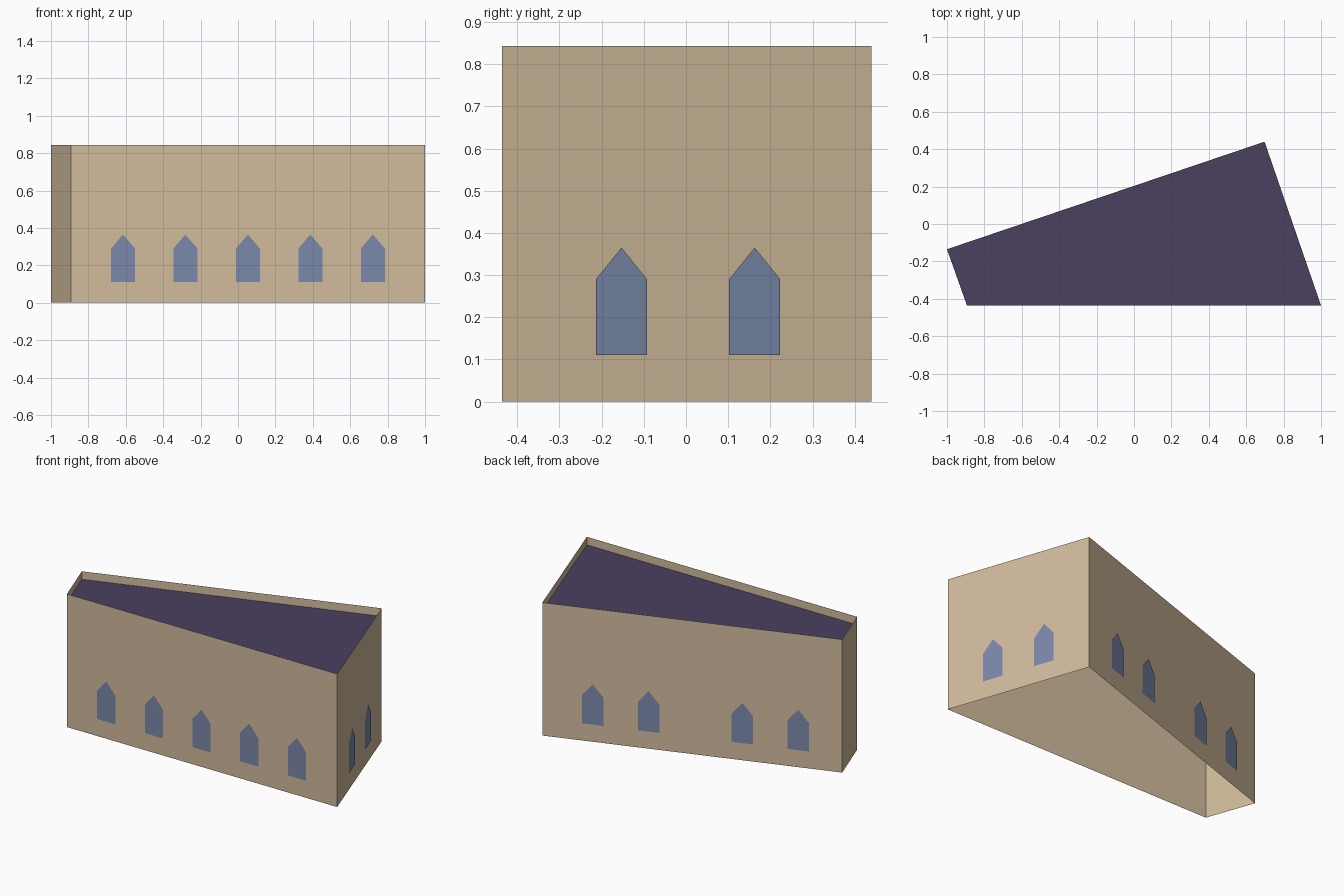
import bpy
import bmesh
from mathutils import Vector

cube = bpy.data.objects.get("Cube")
if cube:
    bpy.data.objects.remove(cube, do_unlink=True)


def material(name, rgb):
    mat = bpy.data.materials.new(name)
    mat.use_nodes = True
    mat.diffuse_color = (*rgb, 1)
    mat.node_tree.nodes["Principled BSDF"].inputs["Base Color"].default_value = (*rgb, 1)
    return mat


def add_object(name, bm, mat):
    mesh = bpy.data.meshes.new(name)
    bm.to_mesh(mesh)
    bm.free()
    mesh.materials.append(mat)
    obj = bpy.data.objects.new(name, mesh)
    bpy.context.collection.objects.link(obj)
    return obj


stone = material("sandstone", (0.64, 0.50, 0.335))
slate = material("dark_purple_roof", (0.07, 0.052, 0.116))
glass = material("blue_glass", (0.197, 0.25, 0.405))

HEIGHT = 0.843
ROOF_Z = 0.792
GAP = 0.004

# Footprint corners, anticlockwise from the front left of the plan
front_a = Vector((-0.893, -0.436, 0))
front_b = Vector((1.0, -0.436, 0))
back_c = Vector((0.698, 0.44, 0))
back_d = Vector((-1.0, -0.135, 0))
corners = [front_a, front_b, back_c, back_d]

# Walls: open shell that rises above the roof as a parapet
bm = bmesh.new()
low = [bm.verts.new(c) for c in corners]
high = [bm.verts.new(c + Vector((0, 0, HEIGHT))) for c in corners]
for i in range(len(corners)):
    j = (i + 1) % len(corners)
    bm.faces.new((low[i], low[j], high[j], high[i]))
add_object("walls", bm, stone)

# Recessed flat roof
bm = bmesh.new()
bm.faces.new([bm.verts.new(c + Vector((0, 0, ROOF_Z))) for c in corners])
add_object("roof", bm, slate)

# Pointed window outline: distance along the wall, height
window = [(-0.064, 0.11), (0.064, 0.11), (0.064, 0.29), (0, 0.365), (-0.064, 0.29)]


def add_windows(name, start, end, distances):
    along = (end - start).normalized()
    outward = along.cross(Vector((0, 0, 1)))
    bm = bmesh.new()
    for d in distances:
        bm.faces.new([bm.verts.new(start + along * (d + s) + outward * GAP + Vector((0, 0, z)))
                      for s, z in window])
    add_object(name, bm, glass)


add_windows("front_windows", front_a, front_b, [0.278 + 0.334 * i for i in range(5)])
add_windows("right_windows", front_b, back_c, [0.298, 0.632])
add_windows("back_windows", back_c, back_d, [0.302, 0.636, 1.197, 1.531])
